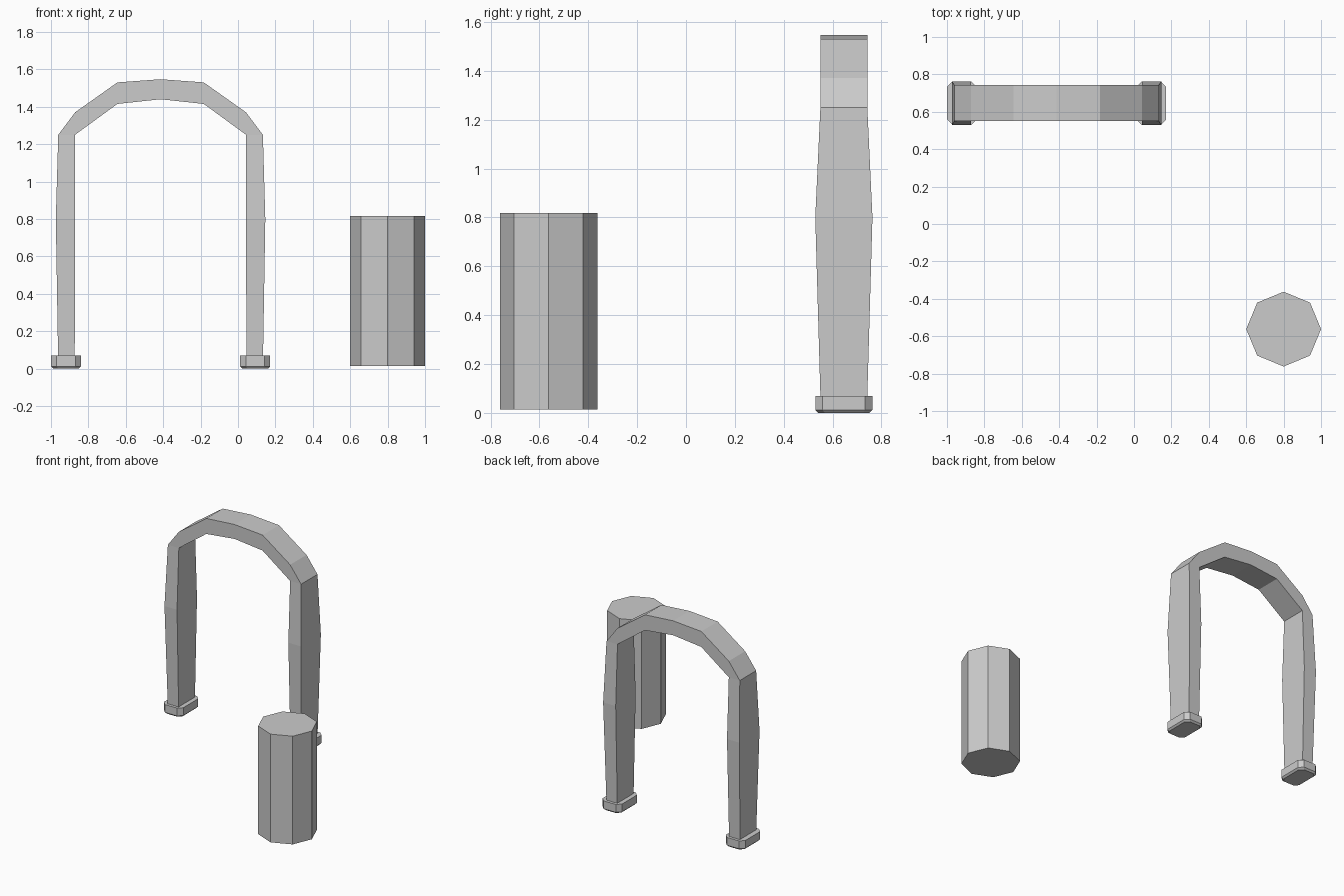
import bpy, bmesh

if "Cube" in bpy.data.objects:
    bpy.data.objects.remove(bpy.data.objects["Cube"])

CX, CY = -0.414, 0.646   # centre of the arch


def make_object(name, bm, loc, mirror=False):
    bmesh.ops.recalc_face_normals(bm, faces=bm.faces)
    me = bpy.data.meshes.new(name)
    bm.to_mesh(me)
    bm.free()
    ob = bpy.data.objects.new(name, me)
    ob.location = loc
    bpy.context.collection.objects.link(ob)
    if mirror:
        mod = ob.modifiers.new("Mirror", 'MIRROR')
        mod.use_axis = (True, False, False)
        mod.use_clip = True
    return ob


def loft(rings, cap_end=True):
    bm = bmesh.new()
    loops = [[bm.verts.new(p) for p in r] for r in rings]
    n = len(rings[0])
    for a, b in zip(loops, loops[1:]):
        for i in range(n):
            j = (i + 1) % n
            bm.faces.new((a[i], a[j], b[j], b[i]))
    bm.faces.new(loops[0])
    if cap_end:
        bm.faces.new(loops[-1])
    bmesh.ops.remove_doubles(bm, verts=bm.verts, dist=0.0005)
    return bm


# Arch: half profile as (outer x, outer z, inner x, inner z, half depth)
profile = [
    (0.548, 0.07, 0.459, 0.07, 0.096),
    (0.560, 0.80, 0.457, 0.80, 0.117),
    (0.547, 1.25, 0.457, 1.25, 0.096),
    (0.457, 1.37, 0.457, 1.25, 0.096),
    (0.231, 1.53, 0.231, 1.415, 0.096),
    (0.0, 1.547, 0.0, 1.44, 0.096),
]
arch = [[(ox, -d, oz), (ox, d, oz), (ix, d, iz), (ix, -d, iz)]
        for ox, oz, ix, iz, d in profile]
make_object("arch", loft(arch, cap_end=False), (CX, CY, 0), mirror=True)


# Feet: chamfered blocks with a small bevel underneath
def chamfered(hx, hy, c, z):
    pts = [(hx, hy - c), (hx - c, hy), (c - hx, hy), (-hx, hy - c),
           (-hx, c - hy), (c - hx, -hy), (hx - c, -hy), (hx, c - hy)]
    return [(0.506 + x, y, z) for x, y in pts]


foot = [chamfered(0.068, 0.105, 0.027, 0.0),
        chamfered(0.080, 0.117, 0.030, 0.012),
        chamfered(0.080, 0.117, 0.030, 0.07)]
make_object("feet", loft(foot), (CX, CY, 0), mirror=True)

# Octagonal post
bpy.ops.mesh.primitive_cylinder_add(vertices=8, radius=0.2, depth=0.803,
                                    location=(0.8, -0.562, 0.4155))
bpy.context.object.name = "post"
